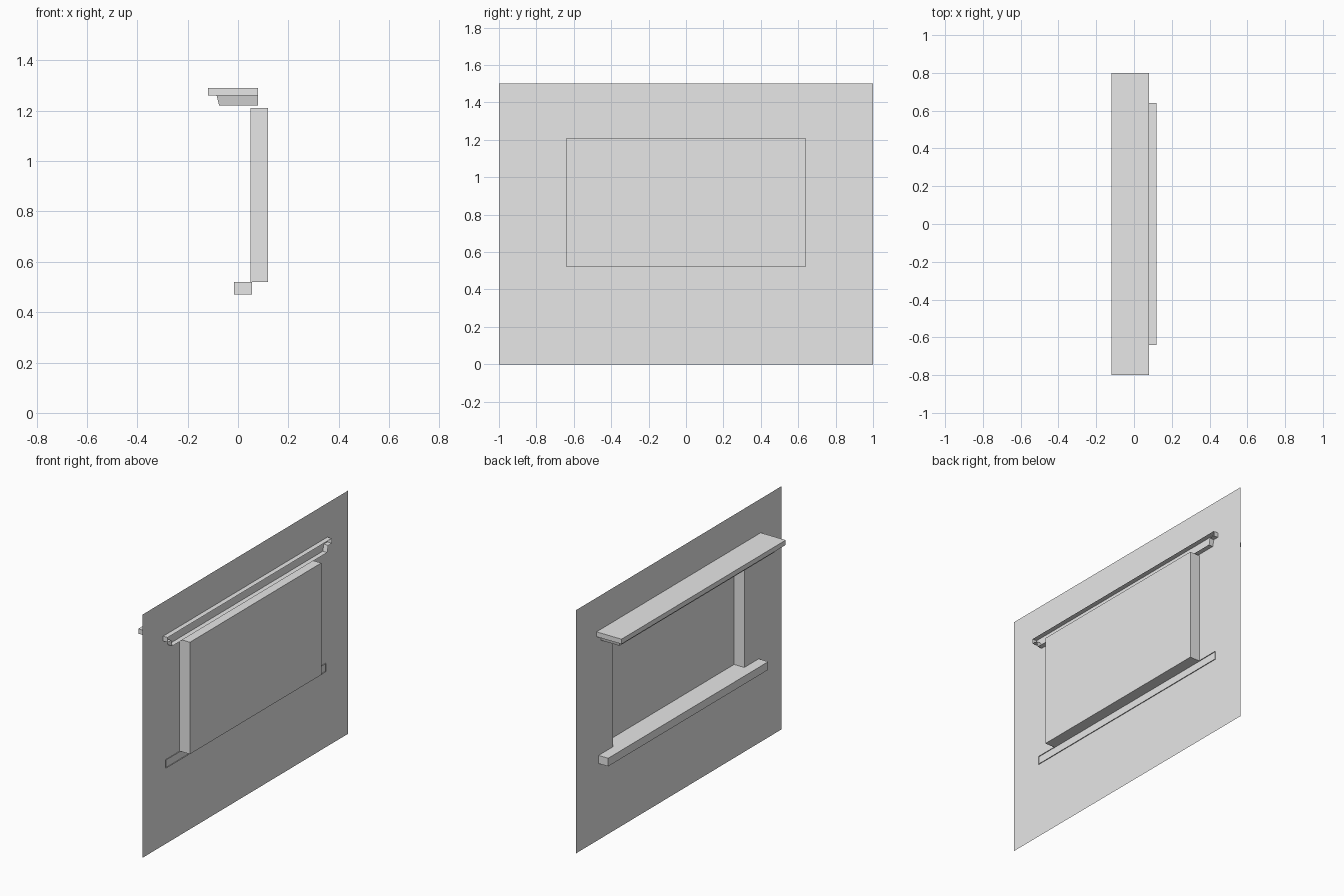
import bpy
import bmesh

cube = bpy.data.objects.get("Cube")
if cube:
    bpy.data.objects.remove(cube, do_unlink=True)

GREY = (0.8, 0.8, 0.8, 1)
plaster = bpy.data.materials.new("light_grey")
plaster.use_nodes = True
plaster.diffuse_color = GREY
plaster.node_tree.nodes["Principled BSDF"].inputs["Base Color"].default_value = GREY


def upright(x, half, low, high):
    """Rectangle parallel to the wall."""
    return [(x, -half, low), (x, -half, high), (x, half, high), (x, half, low)]


def level(front, back, half, z):
    """Horizontal rectangle whose first edge is the back one."""
    return [(back, -half, z), (back, half, z), (front, half, z), (front, -half, z)]


def loft(name, rings, start=False, end=True, skip=()):
    """Join rectangles in order, with optional end faces and open sides."""
    bm = bmesh.new()
    loops = [[bm.verts.new(p) for p in ring] for ring in rings]
    for a, b in zip(loops, loops[1:]):
        for i in range(4):
            j = (i + 1) % 4
            if i not in skip:
                bm.faces.new((a[i], a[j], b[j], b[i]))
    if start:
        bm.faces.new(loops[0][::-1])
    if end:
        bm.faces.new(loops[-1])
    mesh = bpy.data.meshes.new(name)
    bm.to_mesh(mesh)
    bm.free()
    mesh.materials.append(plaster)
    obj = bpy.data.objects.new(name, mesh)
    bpy.context.collection.objects.link(obj)
    return obj


WALL_X = 0.05
opening = (0.64, 0.52, 1.21)

# Thin wall sheet around the window opening
loft("wall", [upright(WALL_X, 1, 0, 1.5), upright(WALL_X, *opening)], end=False)

# Window reveal and its pane
loft("window_recess", [upright(WALL_X, *opening), upright(0.12, *opening)])

# Sill, open where it enters the wall
sill = (0.78, 0.47, 0.52)
loft("window_sill", [upright(0.055, *sill), upright(-0.015, *sill)])

# Stepped cornice with a sloped lower moulding, open at the back
BACK = 0.08
loft("cornice", [
    level(-0.075, BACK, 0.755, 1.22),
    level(-0.085, BACK, 0.765, 1.26),
    level(-0.12, BACK, 0.8, 1.26),
    level(-0.12, BACK, 0.8, 1.29),
], start=True, skip=(0,))
